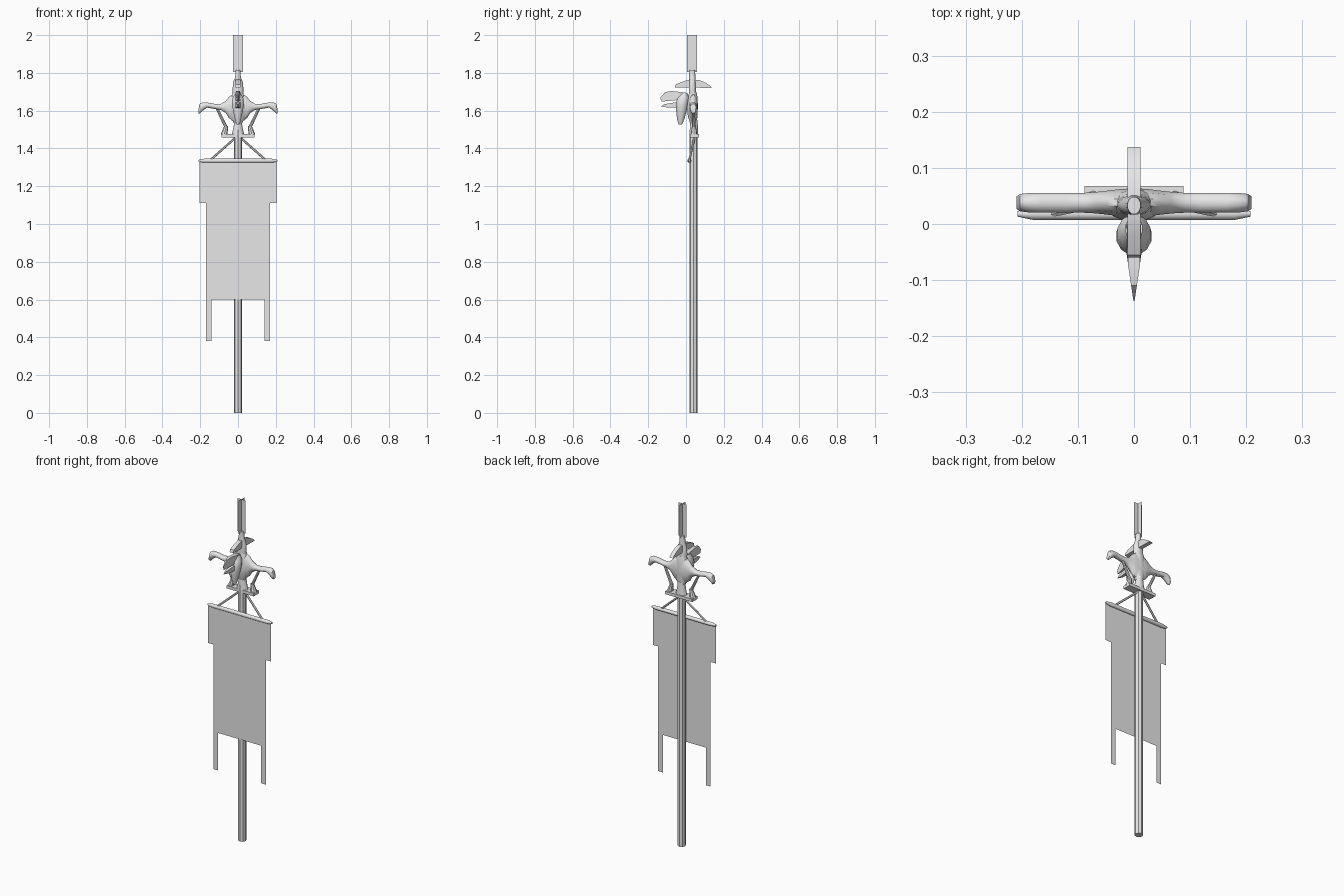
import bpy, bmesh, math
from mathutils import Vector

if "Cube" in bpy.data.objects:
    bpy.data.objects.remove(bpy.data.objects["Cube"], do_unlink=True)

grey = bpy.data.materials.new("plain_grey")
grey.use_nodes = True
colour = (0.8, 0.8, 0.8, 1)
grey.diffuse_color = colour
grey.node_tree.nodes["Principled BSDF"].inputs["Base Color"].default_value = colour


def finish(name, bm, angle=40):
    if any(len(e.link_faces) > 1 for e in bm.edges):
        bmesh.ops.recalc_face_normals(bm, faces=bm.faces[:])
    mesh = bpy.data.meshes.new(name)
    bm.to_mesh(mesh)
    bm.free()
    ob = bpy.data.objects.new(name, mesh)
    bpy.context.scene.collection.objects.link(ob)
    mesh.materials.append(grey)
    bpy.ops.object.select_all(action="DESELECT")
    ob.select_set(True)
    bpy.context.view_layer.objects.active = ob
    bpy.ops.object.shade_smooth_by_angle(angle=math.radians(angle))
    return ob


def loft(name, axis, stations, sides=12):
    """Elliptical rings across one axis: (x, y, z, first radius, second radius)."""
    bm = bmesh.new()
    u, v = [i for i in range(3) if i != axis]
    rings = []
    for *centre, a, b in stations:
        ring = []
        for k in range(sides):
            t = math.tau * (k + 0.5) / sides
            p = Vector(centre)
            p[u] += a * math.cos(t)
            p[v] += b * math.sin(t)
            ring.append(bm.verts.new(p))
        rings.append(ring)
    for r, s in zip(rings, rings[1:]):
        for k in range(sides):
            j = (k + 1) % sides
            bm.faces.new((r[k], r[j], s[j], s[k]))
    bm.faces.new(rings[0])
    bm.faces.new(rings[-1])
    return finish(name, bm)


def rod(name, start, end, r1, r2, sides=8):
    a, b = Vector(start), Vector(end)
    bm = bmesh.new()
    bmesh.ops.create_cone(bm, cap_ends=True, segments=sides, radius1=r1,
                          radius2=r2, depth=(b - a).length)
    bm.transform((b - a).to_track_quat("Z", "Y").to_matrix().to_4x4())
    bmesh.ops.translate(bm, verts=bm.verts, vec=(a + b) / 2)
    return finish(name, bm)


def fin(name, outline, width):
    """Side outline (y, z) made solid, with half-width given by y."""
    bm = bmesh.new()
    left, right = [[bm.verts.new((s * width(y), y, z)) for y, z in outline]
                   for s in (1, -1)]
    bm.faces.new(left)
    bm.faces.new(right)
    for i in range(len(outline)):
        j = (i + 1) % len(outline)
        bm.faces.new((left[i], left[j], right[j], right[i]))
    return finish(name, bm, 25)


def sheet(name, corners):
    bm = bmesh.new()
    bm.faces.new([bm.verts.new(c) for c in corners])
    return finish(name, bm)


def box(name, low, high):
    bm = bmesh.new()
    bmesh.ops.create_cube(bm, size=1)
    low, high = Vector(low), Vector(high)
    for v in bm.verts:
        v.co = (low + high) / 2 + v.co * (high - low)
    return finish(name, bm)


# Pole and crossbar
rod("pole", (0, 0.04, 0), (0, 0.04, 1.5), 0.022, 0.022)
bar = [(0.208, 0.005), (0.18, 0.011)]
loft("crossbar", 0, [(-x, 0.018, 1.335, r, r) for x, r in bar]
     + [(x, 0.018, 1.335, r, r) for x, r in reversed(bar)])

# Cloth: one outline with shoulder flaps and two long tails
half = [(0.205, 1.33), (0.205, 1.11), (0.17, 1.11), (0.17, 0.38),
        (0.14, 0.38), (0.14, 0.6)]
sheet("banner_cloth", [(x, 0.015, z) for x, z in half]
      + [(-x, 0.015, z) for x, z in reversed(half)])

# Perch with its collar
loft("perch", 2, [(0, 0.044, 1.458, 0.082, 0.022), (0, 0.044, 1.465, 0.09, 0.025),
                  (0, 0.044, 1.478, 0.09, 0.025)], 4).hide_render = False
bpy.data.objects.remove(bpy.data.objects["perch"], do_unlink=True)
box("perch", (-0.088, 0.02, 1.459), (0.088, 0.068, 1.476))
loft("collar", 2, [(0, 0.042, 1.47, 0.036, 0.024), (0, 0.042, 1.5, 0.027, 0.022),
                   (0, 0.042, 1.55, 0.018, 0.02)])

# Ropes, legs and struts on both sides
for side, s in (("left", 1), ("right", -1)):
    rod(side + "_rope", (s * 0.01, 0.045, 1.46), (s * 0.145, 0.018, 1.34), 0.006, 0.006, 6)
    rod(side + "_foot", (s * 0.074, 0.042, 1.47), (s * 0.062, 0.042, 1.52), 0.018, 0.01)
    rod(side + "_strut", (s * 0.062, 0.042, 1.51), (s * 0.11, 0.04, 1.61), 0.009, 0.007)

# Wings sweeping out of the body and drooping at the tips
wing = [(0.209, 1.598, 0.012, 0.012), (0.203, 1.61, 0.016, 0.027),
        (0.187, 1.622, 0.018, 0.023), (0.165, 1.63, 0.018, 0.014),
        (0.12, 1.622, 0.018, 0.014), (0.09, 1.62, 0.018, 0.017),
        (0.066, 1.62, 0.02, 0.032), (0.048, 1.617, 0.022, 0.058),
        (0.025, 1.615, 0.025, 0.075)]
loft("wings", 0, [(-x, 0.038, z, a, b) for x, z, a, b in wing]
     + [(x, 0.038, z, a, b) for x, z, a, b in reversed(wing)])
loft("body", 2, [(0, 0.04, 1.53, 0.02, 0.018), (0, 0.035, 1.57, 0.042, 0.026),
                 (0, 0.034, 1.62, 0.05, 0.03), (0, 0.036, 1.67, 0.036, 0.026),
                 (0, 0.036, 1.7, 0.025, 0.02)])

# Neck reaching up to the top plume
loft("neck", 2, [(0, 0.036, 1.66, 0.027, 0.022), (0, 0.034, 1.71, 0.03, 0.02),
                 (0, 0.034, 1.75, 0.027, 0.018), (0, 0.033, 1.775, 0.016, 0.017),
                 (0, 0.033, 1.815, 0.012, 0.016)])

# Head in front of the body, narrowing to the chin
loft("head", 2, [(0, -0.03, 1.527, 0.009, 0.01), (0, -0.028, 1.555, 0.017, 0.02),
                 (0, -0.025, 1.59, 0.025, 0.027), (0, -0.022, 1.63, 0.032, 0.034),
                 (0, -0.015, 1.665, 0.03, 0.033), (0, -0.008, 1.69, 0.016, 0.018)])

# Fins on the brow and over the head
taper = lambda y: 0.001 + 0.012 * min(1, max(0, (y + 0.137) / 0.08))
fin("upper_brow_fin", [(-0.137, 1.668), (-0.11, 1.698), (-0.075, 1.704), (0, 1.695),
                       (0, 1.67), (-0.055, 1.655), (-0.13, 1.648)], taper)
fin("lower_brow_fin", [(-0.133, 1.623), (-0.115, 1.634), (-0.05, 1.645),
                       (-0.05, 1.615), (-0.1, 1.617)], taper)
fin("crest", [(-0.06, 1.722), (-0.055, 1.738), (-0.02, 1.753), (0.02, 1.765),
              (0.07, 1.762), (0.1, 1.75), (0.13, 1.73), (0.137, 1.72),
              (0.04, 1.722)], lambda y: 0.012)

# Crossed flat plumes at the top
r, low, high, mid = 0.027, 1.806, 2.0, 0.032
sheet("plume_across", [(-r, mid, low), (r, mid, low), (r, mid, high), (-r, mid, high)])
sheet("plume_along", [(0, mid - r, low), (0, mid + r, low), (0, mid + r, high), (0, mid - r, high)])
